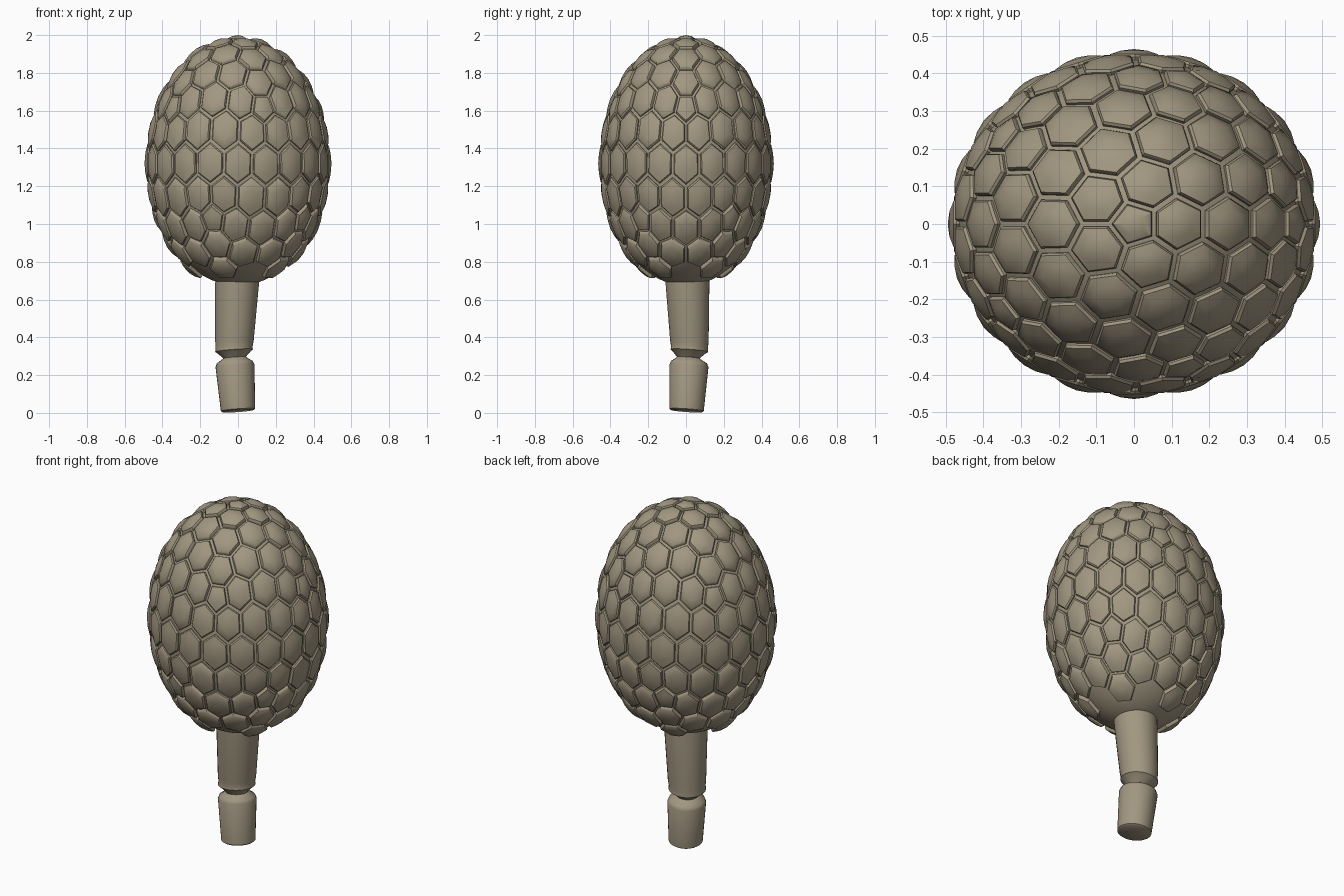
import bpy, bmesh, math
from mathutils import Vector

if "Cube" in bpy.data.objects:
    bpy.data.objects.remove(bpy.data.objects["Cube"])

CENTER = Vector((0, 0, 1.32))
AXES = Vector((0.495, 0.465, 0.68))

mat = bpy.data.materials.new("bark_brown")
mat.diffuse_color = (0.36, 0.31, 0.22, 1)
mat.use_nodes = True
mat.node_tree.nodes["Principled BSDF"].inputs["Base Color"].default_value = mat.diffuse_color


def egg_point(direction, r):
    """Point on the egg ellipsoid scaled by r."""
    d = direction.normalized() * r
    return CENTER + Vector((d.x * AXES.x, d.y * AXES.y, d.z * AXES.z))


def finish(bm, name, angle):
    bmesh.ops.recalc_face_normals(bm, faces=bm.faces[:])
    me = bpy.data.meshes.new(name)
    bm.to_mesh(me)
    bm.free()
    ob = bpy.data.objects.new(name, me)
    bpy.context.collection.objects.link(ob)
    me.materials.append(mat)
    bpy.ops.object.select_all(action='DESELECT')
    ob.select_set(True)
    bpy.context.view_layer.objects.active = ob
    bpy.ops.object.shade_smooth_by_angle(angle=math.radians(angle))
    return ob


def bridge(bm, a, b):
    n = len(a)
    for i in range(n):
        bm.faces.new((a[i], a[(i + 1) % n], b[(i + 1) % n], b[i]))


# smooth core seen in the grooves and around the stem
bm = bmesh.new()
bmesh.ops.create_uvsphere(bm, u_segments=64, v_segments=40, radius=1)
for v in bm.verts:
    v.co = egg_point(v.co, 0.95)
finish(bm, "egg_core", 40)

# raised scales: dual cells of a geodesic sphere, left out around the stem
geo = bmesh.new()
bmesh.ops.create_icosphere(geo, subdivisions=3, radius=1)
bm = bmesh.new()
LAYERS = ((0.90, 0.935), (0.90, 0.967), (0.83, 0.981), (0.45, 0.994))
for v in geo.verts:
    n = v.co.normalized()
    if n.z < -0.87:
        continue
    u = n.orthogonal().normalized()
    w = n.cross(u)
    corners = [f.calc_center_median().normalized() for f in v.link_faces]
    corners.sort(key=lambda c: math.atan2(c.dot(w), c.dot(u)))
    # subdivide each side so the scale is a rounded dome
    rings = [[bm.verts.new(egg_point(n.lerp(c, s), r)) for c in corners]
             for s, r in LAYERS]
    for a, b in zip(rings, rings[1:]):
        bridge(bm, a, b)
    tip = bm.verts.new(egg_point(n, 1.0))
    top = rings[-1]
    for i in range(len(top)):
        bm.faces.new((top[i], top[(i + 1) % len(top)], tip))
geo.free()
finish(bm, "egg_scales", 35)

# leaning stem with a twisted pinch: z, centre x, centre y, radius, twist
STEM = ((0.010, 0.000, 0.003, 0.083, 0), (0.016, 0.000, 0.003, 0.091, 0),
        (0.250, -0.016, 0.016, 0.103, 0), (0.268, -0.017, 0.016, 0.096, 10),
        (0.292, -0.018, 0.012, 0.060, 25), (0.318, -0.020, 0.016, 0.085, 40),
        (0.330, -0.021, 0.018, 0.100, 50), (0.350, -0.021, 0.019, 0.098, 55),
        (0.380, -0.019, 0.018, 0.102, 60), (0.680, -0.005, 0.008, 0.116, 60),
        (0.900, 0.005, 0.000, 0.120, 60))
bm = bmesh.new()
rings = []
for z, cx, cy, r, twist in STEM:
    ring = []
    for i in range(32):
        t = math.tau * i / 32 + math.radians(twist)
        dx, dy = r * math.cos(t), r * math.sin(t)
        tilt = (0.07 * (dx - dy)) if z < 0.35 else 0
        ring.append(bm.verts.new((cx + dx, cy + dy, max(0, z + tilt))))
    rings.append(ring)
for a, b in zip(rings, rings[1:]):
    bridge(bm, a, b)
bm.faces.new(rings[0])
bm.faces.new(rings[-1])
finish(bm, "stem", 40)
